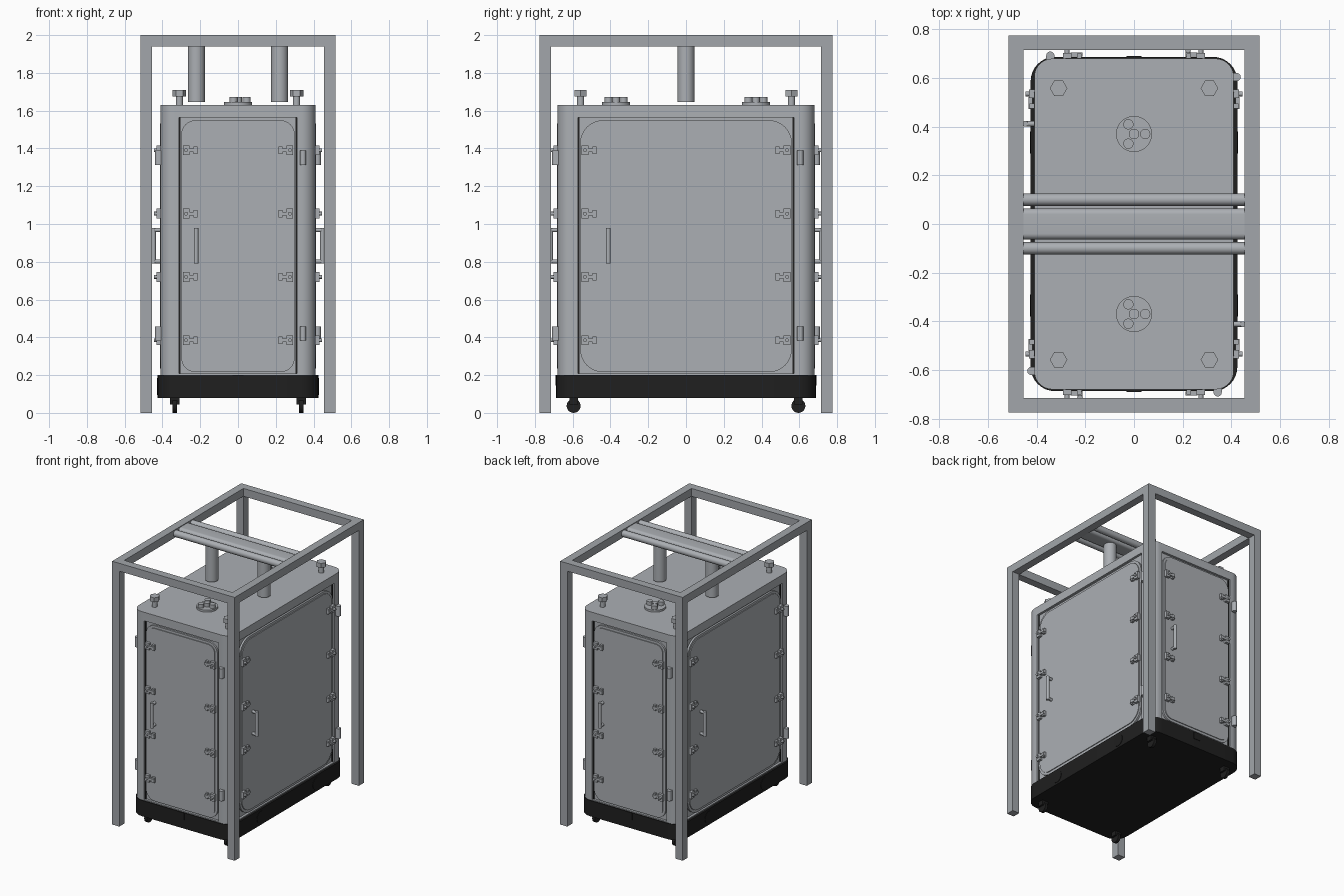
import bpy, bmesh, math
from mathutils import Matrix, Vector

cube = bpy.data.objects.get("Cube")
if cube:
    bpy.data.objects.remove(cube, do_unlink=True)


def material(name, rgb):
    m = bpy.data.materials.new(name)
    m.use_nodes = True
    m.diffuse_color = (*rgb, 1)
    m.node_tree.nodes["Principled BSDF"].inputs["Base Color"].default_value = (*rgb, 1)
    return m


GREY = material("cabinet grey", (0.41, 0.43, 0.455))
STEEL = material("frame grey", (0.36, 0.38, 0.405))
BLACK = material("black rubber", (0.014, 0.014, 0.014))
ID = Matrix.Identity(4)


def finish(name, bm, mat, xf=ID, smooth=False):
    bm.transform(xf)
    bmesh.ops.recalc_face_normals(bm, faces=bm.faces)
    mesh = bpy.data.meshes.new(name)
    bm.to_mesh(mesh)
    bm.free()
    mesh.materials.append(mat)
    ob = bpy.data.objects.new(name, mesh)
    bpy.context.collection.objects.link(ob)
    if smooth:
        bpy.ops.object.select_all(action='DESELECT')
        ob.select_set(True)
        bpy.context.view_layer.objects.active = ob
        bpy.ops.object.shade_smooth_by_angle(angle=math.radians(35))
    return ob


def box(name, lo, hi, mat, xf=ID):
    lo, hi = Vector(lo), Vector(hi)
    bm = bmesh.new()
    bmesh.ops.create_cube(bm, size=1)
    bm.transform(Matrix.Translation((lo + hi) / 2) @ Matrix.Diagonal((*(hi - lo), 1)))
    return finish(name, bm, mat, xf)


def rod(name, a, b, r, mat, xf=ID, sides=24):
    a, b = Vector(a), Vector(b)
    bm = bmesh.new()
    bmesh.ops.create_cone(bm, cap_ends=True, segments=sides, radius1=r, radius2=r, depth=(b - a).length)
    turn = Vector((0, 0, 1)).rotation_difference(b - a).to_matrix().to_4x4()
    bm.transform(Matrix.Translation((a + b) / 2) @ turn)
    return finish(name, bm, mat, xf, smooth=sides > 8)


def slab(name, hx, hy, r, z0, z1, mat, xf=ID):
    """Rounded rectangle extruded along local z."""
    bm = bmesh.new()
    ring = []
    corners = ((1, 1), (-1, 1), (-1, -1), (1, -1))
    for q, (sx, sy) in enumerate(corners):
        for i in range(9):
            t = math.pi / 2 * (q + i / 8)
            ring.append(bm.verts.new((sx * (hx - r) + r * math.cos(t), sy * (hy - r) + r * math.sin(t), z0)))
    face = bm.faces.new(ring)
    top = bmesh.ops.extrude_face_region(bm, geom=[face])["geom"]
    bmesh.ops.translate(bm, verts=[v for v in top if isinstance(v, bmesh.types.BMVert)], vec=(0, 0, z1 - z0))
    bmesh.ops.remove_doubles(bm, verts=bm.verts, dist=1e-5)
    return finish(name, bm, mat, xf, smooth=True)


# Outer frame
FX, FY, T = 0.515, 0.775, 0.06
for sx in (-1, 1):
    x = sorted((sx * FX, sx * (FX - T)))
    for sy in (-1, 1):
        y = sorted((sy * FY, sy * (FY - T)))
        box("frame_post", (x[0], y[0], 0), (x[1], y[1], 2 - T), STEEL)
    box("frame_side_beam", (x[0], -FY, 2 - T), (x[1], FY, 2), STEEL)
    y = sorted((sx * FY, sx * (FY - T)))
    box("frame_end_beam", (T - FX, y[0], 2 - T), (FX - T, y[1], 2), STEEL)

# Crossbar, side rails and the two hanging columns
slab("crossbar", 0.025, 0.064, 0.0245, -0.457, 0.457, GREY,
     Matrix.Translation((0, 0, 1.97)) @ Matrix.Rotation(math.pi / 2, 4, 'Y'))
for s in (-1, 1):
    rod("cross_rail", (-0.457, s * 0.1, 1.97), (0.457, s * 0.1, 1.97), 0.025, GREY)
    rod("hanging_column", (s * 0.22, 0, 1.645), (s * 0.22, 0, 1.96), 0.045, GREY)

# Cabinet body and base
BX, BY, Z0, Z1 = 0.41, 0.68, 0.2, 1.63
body = slab("cabinet_body", BX, BY, 0.075, Z0, Z1, GREY)
slab("base_skirt", 0.425, 0.687, 0.1, 0.08, Z0, BLACK)

DOOR_TOP, RECESS = 1.565, 0.018


def cut_opening(dist, half, xf):
    cutter = box("door_cutter", (-half, -dist - 0.05, Z0 + 0.008), (half, -dist + RECESS, DOOR_TOP), GREY, xf)
    cutter.hide_render = True
    mod = body.modifiers.new("opening", 'BOOLEAN')
    mod.operation, mod.solver, mod.object = 'DIFFERENCE', 'EXACT', cutter
    bpy.context.view_layer.objects.active = body
    bpy.ops.object.modifier_apply(modifier=mod.name)
    bpy.data.objects.remove(cutter, do_unlink=True)


def door(dist, half, corner, handle_u, xf):
    """One door face, laid out facing -y and then turned into place."""
    cut_opening(dist, half, xf)
    mid, tall = (Z0 + DOOR_TOP) / 2, (DOOR_TOP - Z0) / 2
    flat = xf @ Matrix.Translation((0, -dist, mid)) @ Matrix.Rotation(math.pi / 2, 4, 'X')
    slab("door_panel", half - 0.012, tall - 0.016, corner, -RECESS - 0.002, -0.004, GREY, flat)
    slab("door_raised_face", half - 0.03, tall - 0.034, corner - 0.015, -0.006, 0.002, GREY, flat)
    for s in (-1, 1):
        # Gasket strip and clamps along each upright edge
        u = sorted((s * half, s * (half - 0.007)))
        box("door_gasket", (u[0], -dist + 0.012, Z0 + 0.008), (u[1], -dist + RECESS, DOOR_TOP), BLACK, xf)
        for z in (0.385, 0.72, 1.055, 1.39):
            o = half - 0.02
            u = sorted((s * o, s * (o - 0.035)))
            box("clamp_block", (u[0], -dist - 0.022, z - 0.026), (u[1], -dist, z + 0.026), GREY, xf)
            u = sorted((s * (o - 0.03), s * (o - 0.08)))
            box("clamp_lever", (u[0], -dist - 0.024, z - 0.009), (u[1], -dist - 0.008, z + 0.009), GREY, xf)
            c = s * (o - 0.067)
            box("clamp_foot", (c - 0.01, -dist - 0.02, z - 0.02), (c + 0.01, -dist, z + 0.02), GREY, xf)
            c = s * (o - 0.017)
            rod("clamp_bolt", (c, -dist - 0.02, z), (c, -dist - 0.036, z), 0.01, GREY, xf, 12)
    # Handle
    grip = -dist - 0.037
    rod("handle_grip", (handle_u, grip, 0.79), (handle_u, grip, 0.98), 0.012, GREY, xf, 16)
    for z in (0.802, 0.968):
        rod("handle_arm", (handle_u, grip, z), (handle_u, -dist + 0.01, z), 0.011, GREY, xf, 16)
    # Hinges
    for z in (0.42, 1.35):
        c = half + 0.032
        rod("hinge_barrel", (c, -dist - 0.012, z - 0.038), (c, -dist - 0.012, z + 0.038), 0.017, GREY, xf, 16)
        box("hinge_leaf", (c - 0.017, -dist - 0.012, z - 0.038), (c + 0.017, -dist + 0.005, z + 0.038), GREY, xf)


for k in range(4):
    turn = Matrix.Rotation(k * math.pi / 2, 4, 'Z')
    if k % 2 == 0:
        door(BY, 0.312, 0.075, -0.222, turn)
        box("base_tab", (-0.03, -0.691, 0.145), (0.03, -0.68, Z0), BLACK, turn)
    else:
        door(BX, 0.572, 0.12, -0.412, turn)
        for s in (-1, 1):
            rod("base_port", (s * 0.335, -0.42, 0.14), (s * 0.335, -0.428, 0.14), 0.046, BLACK, turn)

# Roof bolts, cable glands and casters
for sy in (-1, 1):
    y = sy * 0.37
    rod("gland_plate", (0, y, Z1 - 0.01), (0, y, 1.645), 0.074, GREY, sides=32)
    rod("gland_plug", (0, y, 1.64), (0, y, 1.672), 0.021, GREY)
    for i in range(3):
        a = i * math.tau / 3
        px, py = 0.046 * math.cos(a), y + 0.046 * math.sin(a)
        rod("gland_plug", (px, py, 1.64), (px, py, 1.672), 0.021, GREY)
    for sx in (-1, 1):
        x, y2 = sx * 0.31, sy * 0.558
        rod("roof_bolt_shank", (x, y2, Z1 - 0.01), (x, y2, 1.68), 0.019, GREY)
        hexa = Matrix.Translation((x, y2, 0)) @ Matrix.Rotation(math.pi / 6, 4, 'Z')
        rod("roof_bolt_head", (0, 0, 1.676), (0, 0, 1.71), 0.036, GREY, hexa, 6)
        cx, cy = sx * 0.335, sy * 0.595
        rod("caster_wheel", (cx - 0.011, cy, 0.037), (cx + 0.011, cy, 0.037), 0.037, BLACK)
        box("caster_fork", (cx - 0.026, cy - 0.022, 0.045), (cx + 0.026, cy + 0.022, 0.085), BLACK)
